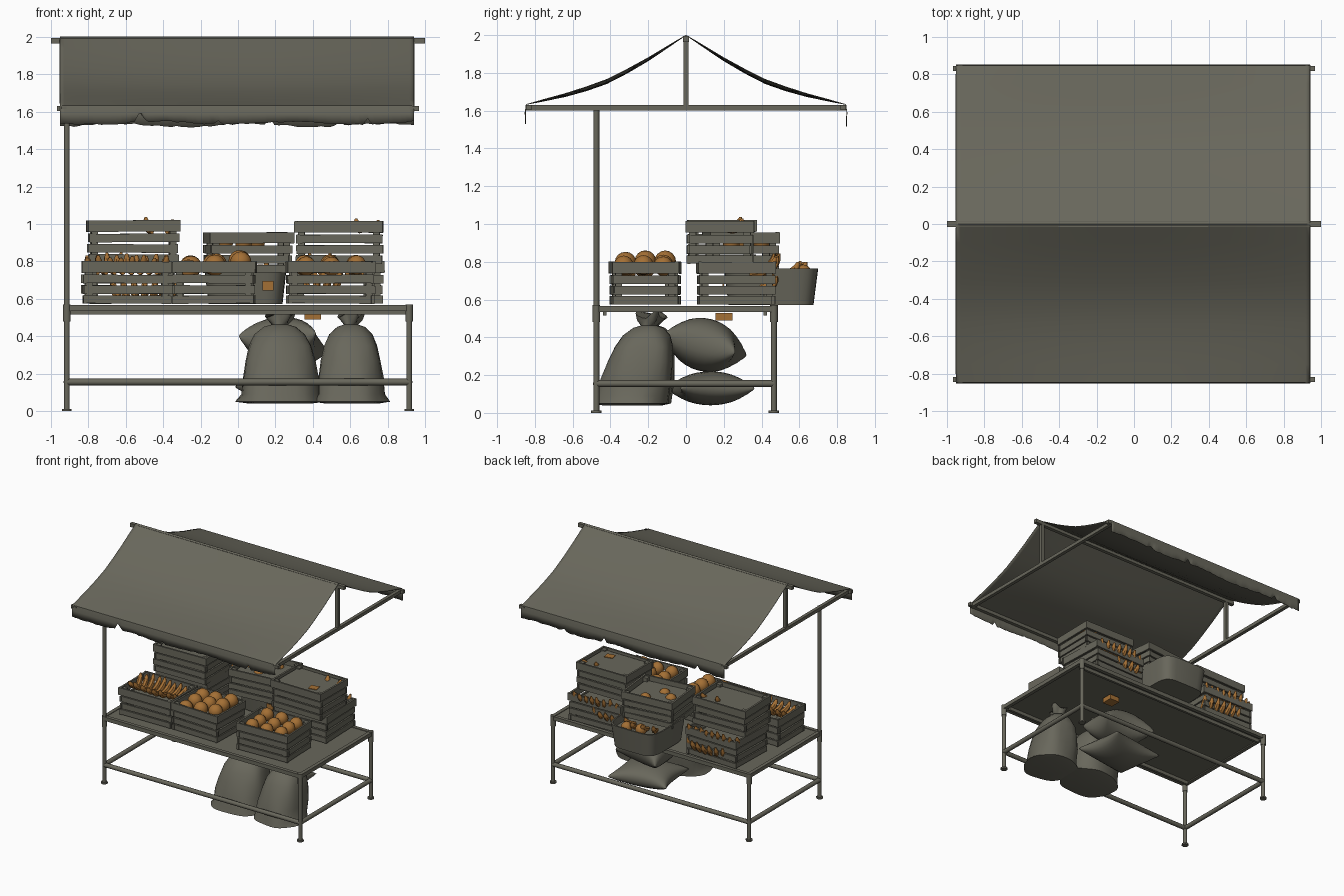
import bpy, bmesh, math, random
from mathutils import Vector, Matrix

if "Cube" in bpy.data.objects:
    bpy.data.objects.remove(bpy.data.objects["Cube"])

random.seed(4)
TAU = 2 * math.pi


def material(name, col):
    m = bpy.data.materials.new(name)
    m.diffuse_color = (*col, 1)
    m.use_nodes = True
    m.node_tree.nodes["Principled BSDF"].inputs["Base Color"].default_value = m.diffuse_color
    return m


GREY = material("olive grey", (0.14, 0.136, 0.106))
ORANGE = material("ripe orange", (0.37, 0.16, 0.035))


def finish(bm, name, mat, angle=40):
    me = bpy.data.meshes.new(name)
    bmesh.ops.recalc_face_normals(bm, faces=bm.faces)
    bm.to_mesh(me)
    bm.free()
    ob = bpy.data.objects.new(name, me)
    bpy.context.collection.objects.link(ob)
    me.materials.append(mat)
    for o in bpy.context.selected_objects:
        o.select_set(False)
    ob.select_set(True)
    bpy.context.view_layer.objects.active = ob
    bpy.ops.object.shade_smooth_by_angle(angle=math.radians(angle))
    return ob


def box(bm, c, s, yaw=0, tilt=0):
    m = (Matrix.Translation(c) @ Matrix.Rotation(yaw, 4, 'Z') @ Matrix.Rotation(tilt, 4, 'Y')
         @ Matrix.Diagonal((*s, 1)))
    bmesh.ops.create_cube(bm, size=1, matrix=m)


def pipe(bm, a, b, r=0.018, n=10):
    a, b = Vector(a), Vector(b)
    d = b - a
    m = Matrix.Translation((a + b) / 2) @ d.to_track_quat('Z', 'Y').to_matrix().to_4x4()
    bmesh.ops.create_cone(bm, cap_ends=True, segments=n, radius1=r, radius2=r, depth=d.length, matrix=m)


def skin(bm, rings, caps=True):
    vs = [[bm.verts.new(p) for p in r] for r in rings]
    n = len(vs[0])
    for a, b in zip(vs, vs[1:]):
        for i in range(n):
            bm.faces.new((a[i], a[(i + 1) % n], b[(i + 1) % n], b[i]))
    if caps:
        bm.faces.new(vs[0])
        bm.faces.new(vs[-1])


# Table frame: legs, feet, collars, rails
X, Y0, Y1 = 0.915, -0.475, 0.465
bm = bmesh.new()
for x in (-X, X):
    for y in (Y0, Y1):
        pipe(bm, (x, y, 0), (x, y, 0.56), 0.016)
        pipe(bm, (x, y, 0), (x, y, 0.012), 0.027)
        pipe(bm, (x, y, 0.48), (x, y, 0.57), 0.021)
    pipe(bm, (x, Y0, 0.155), (x, Y1, 0.155), 0.018)
    box(bm, (x, (Y0 + Y1) / 2, 0.55), (0.03, 0.95, 0.032))
for y in (Y0, Y1):
    pipe(bm, (-X, y, 0.155), (X, y, 0.155), 0.018)
    box(bm, (0, y, 0.55), (1.84, 0.03, 0.032))
finish(bm, "table_frame", GREY)
bm = bmesh.new()
box(bm, (0, -0.005, 0.552), (1.8, 0.92, 0.018))
for y in (-0.43, 0.42):
    box(bm, (0, y, 0.53), (1.8, 0.02, 0.03))
finish(bm, "table_top", GREY)

# Canopy frame on its single corner pole
bm = bmesh.new()
pipe(bm, (-X, Y0, 0.5), (-X, Y0, 1.62), 0.016)
for x in (-0.93, 0.93):
    box(bm, (x, 0, 1.615), (0.028, 1.7, 0.028))
    box(bm, (x, 0, 1.8), (0.028, 0.028, 0.36))
for y in (-0.832, 0.832):
    box(bm, (0, y, 1.617), (1.935, 0.028, 0.028))
box(bm, (0, 0, 1.979), (2.0, 0.03, 0.03))
finish(bm, "canopy_frame", GREY)

# Cloth canopy: sagging slopes and ragged flaps
SLOPE = [(0.0, 2.0), (0.1, 1.94), (0.2, 1.88), (0.31, 1.82), (0.42, 1.765), (0.53, 1.725), (0.64, 1.69),
         (0.75, 1.66), (0.845, 1.633), (0.852, 1.59)]
bm = bmesh.new()
N = 76
for side, low in ((-1, 1.54), (1, 1.528)):
    prof = SLOPE + [(0.85, low)]
    notch = {17: .055, 18: .02, 34: .02, 66: .035} if side < 0 else {10: .03, 45: .04, 60: .02}
    cols = []
    for i in range(N + 1):
        x = -0.953 + 1.895 * i / N
        mid = 1 - (x / 0.95) ** 2
        col = []
        for k, (y, z) in enumerate(prof):
            if 0 < k < 8:
                z -= 0.022 * mid * math.sin(math.pi * k / 8)
            if k == len(prof) - 1:
                z += 0.008 * math.sin(x * 9 + side) + random.uniform(-.004, .004) + notch.get(i, 0)
            col.append(bm.verts.new((x, side * y, z)))
        cols.append(col)
    for a, b in zip(cols, cols[1:]):
        for k in range(len(prof) - 1):
            bm.faces.new((a[k], a[k + 1], b[k + 1], b[k]))
bmesh.ops.remove_doubles(bm, verts=bm.verts, dist=0.0005)
ob = finish(bm, "cloth_canopy", GREY)
mod = ob.modifiers.new("thickness", 'SOLIDIFY')
mod.thickness = 0.004
mod.offset = 0


# Slatted crates
def crate(name, cx, cy, z, w, d, yaw=0, h=0.225, fill=0.6):
    bm = bmesh.new()
    for lo, hi in ((0, .19), (.23, .43), (.48, .68), (.73, 1)):
        zc, hh = (lo + hi) / 2 * h, (hi - lo) * h
        big = 0 if hi == 1 else -0.008
        for s in (-1, 1):
            j = random.uniform(-.012, .012)
            box(bm, (random.uniform(-.005, .005), s * (d / 2 - .008) + s * big, zc), (w + big, .015, hh), j, j)
            box(bm, (s * (w / 2 - .008) + s * big, 0, zc), (.015, d + big, hh), -j)
    for sx in (-1, 1):
        for sy in (-1, 1):
            box(bm, (sx * (w / 2 - .035), sy * (d / 2 - .035), h * .49), (.035, .035, h * .96))
    box(bm, (0, 0, h * fill), (w - .05, d - .05, .012))
    box(bm, (0, 0, .012), (w - .03, d - .03, .012))
    bm.transform(Matrix.Translation((cx, cy, z)) @ Matrix.Rotation(yaw, 4, 'Z'))
    finish(bm, name, GREY, 30)


crate("front_left_crate", -0.595, -0.215, 0.575, 0.48, 0.37, 0.02)
crate("front_middle_crate", -0.125, -0.215, 0.575, 0.44, 0.37, -0.03)
crate("front_right_crate", 0.495, -0.225, 0.575, 0.47, 0.35, 0.04)
crate("back_left_lower_crate", -0.565, 0.265, 0.575, 0.48, 0.41, -0.02)
crate("back_left_upper_crate", -0.56, 0.19, 0.795, 0.49, 0.36, 0.02, fill=.85)
crate("back_right_lower_crate", 0.535, 0.265, 0.575, 0.48, 0.41, 0.03)
crate("back_right_upper_crate", 0.54, 0.18, 0.79, 0.47, 0.36, -0.01, fill=.9)
crate("back_middle_crate", 0.055, 0.29, 0.74, 0.45, 0.37, 0.1, 0.215, .8)

# Open bin overhanging the back edge
bm = bmesh.new()


def bin_ring(k, z):
    out = []
    for i in range(32):
        a = TAU * i / 32
        c, s = math.cos(a), math.sin(a)
        out.append((0.04 + .22 * k * math.copysign(abs(c) ** .4, c), 0.45 + .25 * k * math.copysign(abs(s) ** .4, s), z))
    return out


skin(bm, [bin_ring(.9, .572), bin_ring(.94, .65), bin_ring(1, .765), bin_ring(.95, .765), bin_ring(.9, .71)])
finish(bm, "produce_bin", GREY)

# Round fruit
bm = bmesh.new()


def fruit(x, y, z, r):
    bmesh.ops.create_uvsphere(bm, u_segments=12, v_segments=8, radius=r, matrix=Matrix.Translation((x, y, z)))


for i in range(3):
    for j in range(3):
        fruit(.36 + .135 * i - .04 * (j - 1) * .1, -.33 + .105 * j, .778 + random.uniform(-.008, .008), .052)
        fruit(-.26 + .135 * i + random.uniform(-.01, .01), -.32 + .105 * j, .765 + .014 * i + random.uniform(-.012, .012), .057)
for x, y, z in ((-.07, .3, .905), (.03, .24, .9), (.1, .4, .905), (.0, .6, .745), (.12, .62, .74)):
    fruit(x, y, z, .045)
finish(bm, "round_fruit", ORANGE)

# Banana hands: fans of curved tapering fingers
bm = bmesh.new()


def banana(p, yaw, length=.12, rise=.09, r=.022):
    rings = []
    for k in range(7):
        t = k / 6
        rad = max(r * math.sin(math.pi * (.12 + .83 * t)) ** .6, .004)
        c = Vector((0, length * math.sin(t * 1.5), rise * (1 - math.cos(t * 1.5)) * 1.05))
        n = Vector((0, -rise * math.sin(t * 1.5), length * math.cos(t * 1.5))).normalized()
        rings.append([Matrix.Rotation(yaw, 3, 'Z') @ (c + Vector((rad, 0, 0)) * math.cos(a) + n * rad * math.sin(a))
                      + Vector(p) for a in (TAU * i / 7 for i in range(7))])
    skin(bm, rings)


def hand(x, y, z, width, n, yaw=0, length=.12, rise=.09):
    for i in range(n):
        u = i / (n - 1) - .5
        off = Matrix.Rotation(yaw, 3, 'Z') @ Vector((u * width, -.08 * u * u, 0))
        banana(Vector((x, y, z)) + off, yaw - u * .7, length * random.uniform(.9, 1.1), rise * random.uniform(.85, 1.1))


hand(-.595, -.24, .755, .34, 9, 0, .12, .085)
hand(-.595, -.2, .755, .34, 8, math.pi, .12, .075)
hand(-.57, .36, .74, .36, 9, 0, .12, .1)
hand(-.5, .38, .61, .26, 7, 0, .11, .1)
hand(.52, .36, .73, .3, 8, 0, .13, .11)
hand(.42, .37, .64, .16, 5, 0, .11, .09)
hand(.69, .24, .965, .06, 2, 0, .08, .06)
hand(-.42, .22, .96, .08, 2, 0, .09, .075)
hand(.02, .52, .73, .2, 4, 0, .11, .07)
finish(bm, "bananas", ORANGE, 50)

# Labels and the block under the table
bm = bmesh.new()
box(bm, (.64, .1, 1.0), (.07, .06, .008), .2)
box(bm, (.4, .2, .51), (.09, .09, .04))
box(bm, (.16, .198, .67), (.06, .008, .05))
finish(bm, "orange_labels", ORANGE)


# Standing tied sacks
def sack(name, x, y, w, d, lean, turn):
    bm = bmesh.new()
    rings = []
    for z, r in ((.04, .8), (.05, 1.02), (.09, 1), (.18, .98), (.27, .9), (.35, .8), (.41, .66), (.45, .42),
                 (.462, .22), (.49, .3), (.52, .36)):
        ring = []
        for i in range(28):
            a = TAU * i / 28
            c, s = math.cos(a), math.sin(a)
            e = .75 if z < .4 else 1
            q = r * (1 + .025 * math.sin(5 * a + z * 12))
            if z > .48:
                q *= 1 + .25 * math.sin(4 * a)
            if z == .05:
                q *= 1 + .16 * abs(c) ** 8
            v = Matrix.Rotation(turn, 3, 'Z') @ Vector((w * q * math.copysign(abs(c) ** e, c),
                                                        d * q * math.copysign(abs(s) ** e, s), 0))
            zz = z + (.02 * math.sin(3 * a) if z > .5 else 0)
            ring.append((x + v.x, y + v.y + lean * z, zz))
        rings.append(ring)
    skin(bm, rings)
    finish(bm, name, GREY, 60)


sack("left_standing_sack", .225, -.29, .205, .19, .22, .1)
sack("right_standing_sack", .605, -.30, .175, .19, .22, -.1)


# Lying sacks: pillows with drawn-out corners
def pillow(name, c, size, yaw, tilt):
    bm = bmesh.new()
    n = 14
    for s in (-1, 1):
        g = []
        for i in range(n + 1):
            row = []
            for j in range(n + 1):
                u, v = -math.cos(math.pi * i / n), -math.cos(math.pi * j / n)
                h = max((1 - u * u) * (1 - v * v), 0) ** .42
                row.append(bm.verts.new((size[0] * u * (.86 + .14 * v * v), size[1] * v * (.86 + .14 * u * u),
                                         s * size[2] * h)))
            g.append(row)
        for i in range(n):
            for j in range(n):
                bm.faces.new((g[i][j], g[i + 1][j], g[i + 1][j + 1], g[i][j + 1]))
    bmesh.ops.remove_doubles(bm, verts=bm.verts, dist=0.0008)
    bm.transform(Matrix.Translation(c) @ Matrix.Rotation(tilt, 4, 'X') @ Matrix.Rotation(yaw, 4, 'Z'))
    finish(bm, name, GREY, 70)


pillow("lower_lying_sack", (.26, .13, .13), (.25, .2, .09), .15, 0)
pillow("upper_lying_sack", (.24, .1, .36), (.21, .2, .14), -.15, -.25)
